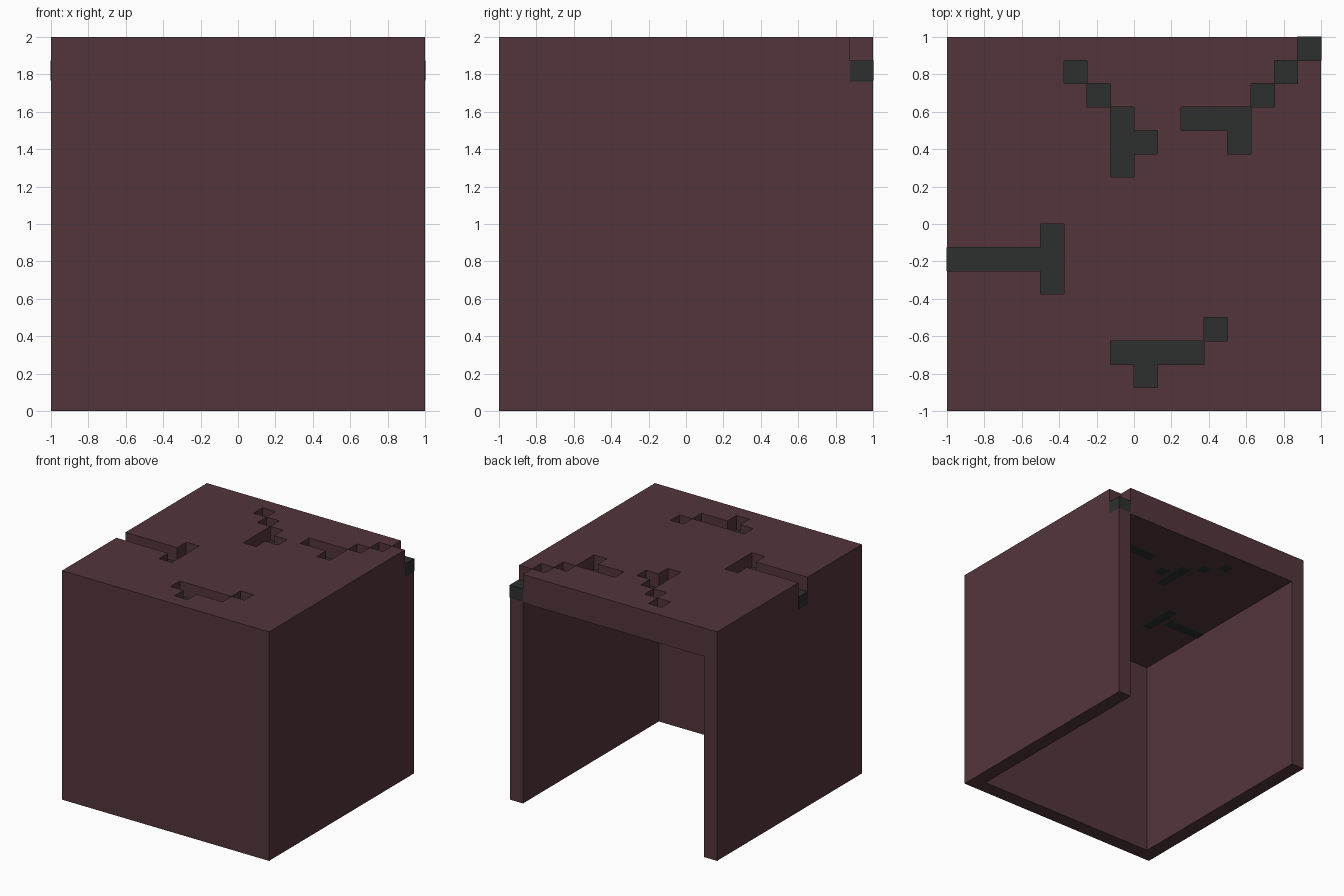
import bpy, bmesh

cube = bpy.data.objects.get("Cube")
if cube:
    bpy.data.objects.remove(cube, do_unlink=True)

N = 16                 # cells along each side
S = 2 / N              # cell size, also the wall thickness
CEILING, FLOOR, TOP = 1.752, 1.875, 2.0


def material(name, rgb):
    m = bpy.data.materials.new(name)
    m.use_nodes = True
    m.diffuse_color = (*rgb, 1)
    bsdf = next(n for n in m.node_tree.nodes if n.type == 'BSDF_PRINCIPLED')
    bsdf.inputs["Base Color"].default_value = (*rgb, 1)
    bsdf.inputs["Roughness"].default_value = 0.8
    return m


maroon = material("dark maroon", (0.087, 0.036, 0.043))
charcoal = material("charcoal", (0.027, 0.028, 0.028))


def add_object(name, bm, mats):
    mesh = bpy.data.meshes.new(name)
    bm.to_mesh(mesh)
    bm.free()
    for m in mats:
        mesh.materials.append(m)
    obj = bpy.data.objects.new(name, mesh)
    bpy.context.collection.objects.link(obj)
    return obj


# Groove bars as cell ranges: first column, first row, last column, last row
BARS = [
    (5, 14, 5, 14), (6, 13, 6, 13), (7, 10, 7, 12), (8, 11, 8, 11),
    (10, 12, 12, 12), (12, 11, 12, 11), (13, 13, 13, 13),
    (14, 14, 14, 14), (15, 15, 15, 15),
    (0, 6, 3, 6), (4, 5, 4, 7),
    (7, 2, 10, 2), (8, 1, 8, 1), (11, 3, 11, 3),
]
grooves = {(i, j) for a, b, c, d in BARS
           for i in range(a, c + 1) for j in range(b, d + 1)}


def column(i, j):
    """Bottom and top height of one cell of the shell."""
    if not (0 <= i < N and 0 <= j < N):
        return None
    wall = i in (0, N - 1) or j == 0
    return (0.0 if wall else CEILING), (FLOOR if (i, j) in grooves else TOP)


# Shell: three walls and a grooved roof, open at the back and underneath
bm = bmesh.new()
h = S / 2
for i in range(N):
    for j in range(N):
        x, y = -1 + (i + 0.5) * S, -1 + (j + 0.5) * S
        low, high = column(i, j)
        ring = [(x - h, y - h), (x + h, y - h), (x + h, y + h), (x - h, y + h)]
        top = bm.faces.new([bm.verts.new((*p, high)) for p in ring])
        top.material_index = int((i, j) in grooves)
        bm.faces.new([bm.verts.new((*p, low)) for p in reversed(ring)])
        # Exposed sides where the neighbour is missing, lower or hollow
        for dx, dy in ((1, 0), (0, 1), (-1, 0), (0, -1)):
            other = column(i + dx, j + dy)
            spans = [(low, high)] if other is None else [
                (low, min(other[0], high)), (max(other[1], low), high)]
            a = (x + (dx + dy) * h, y + (dy - dx) * h)
            b = (x + (dx - dy) * h, y + (dy + dx) * h)
            for z0, z1 in spans:
                if z1 - z0 > 1e-4:
                    bm.faces.new([bm.verts.new(v) for v in (
                        (*a, z0), (*b, z0), (*b, z1), (*a, z1))])
bmesh.ops.remove_doubles(bm, verts=bm.verts, dist=1e-4)
add_object("shell", bm, [maroon, charcoal])

# Groove filling: bars with rounded undersides showing through the ceiling
bm = bmesh.new()
EDGE = 0.002           # how far bars stand out of the walls
for a, b, c, d in BARS:
    lo = [-1 + a * S - EDGE * (a == 0), -1 + b * S, CEILING - 0.004]
    hi = [-1 + (c + 1) * S + EDGE * (c == N - 1),
          -1 + (d + 1) * S + EDGE * (d == N - 1), FLOOR - 0.0005]
    verts = bmesh.ops.create_cube(bm, size=1)["verts"]
    for v in verts:
        v.co = [hi[k] if v.co[k] > 0 else lo[k] for k in range(3)]
    under = [e for e in {e for v in verts for e in v.link_edges}
             if all(v.co.z < 1.8 for v in e.verts)]
    bmesh.ops.bevel(bm, geom=under, offset=0.02, segments=2,
                    profile=0.5, affect='EDGES')
add_object("groove_filling", bm, [charcoal])
